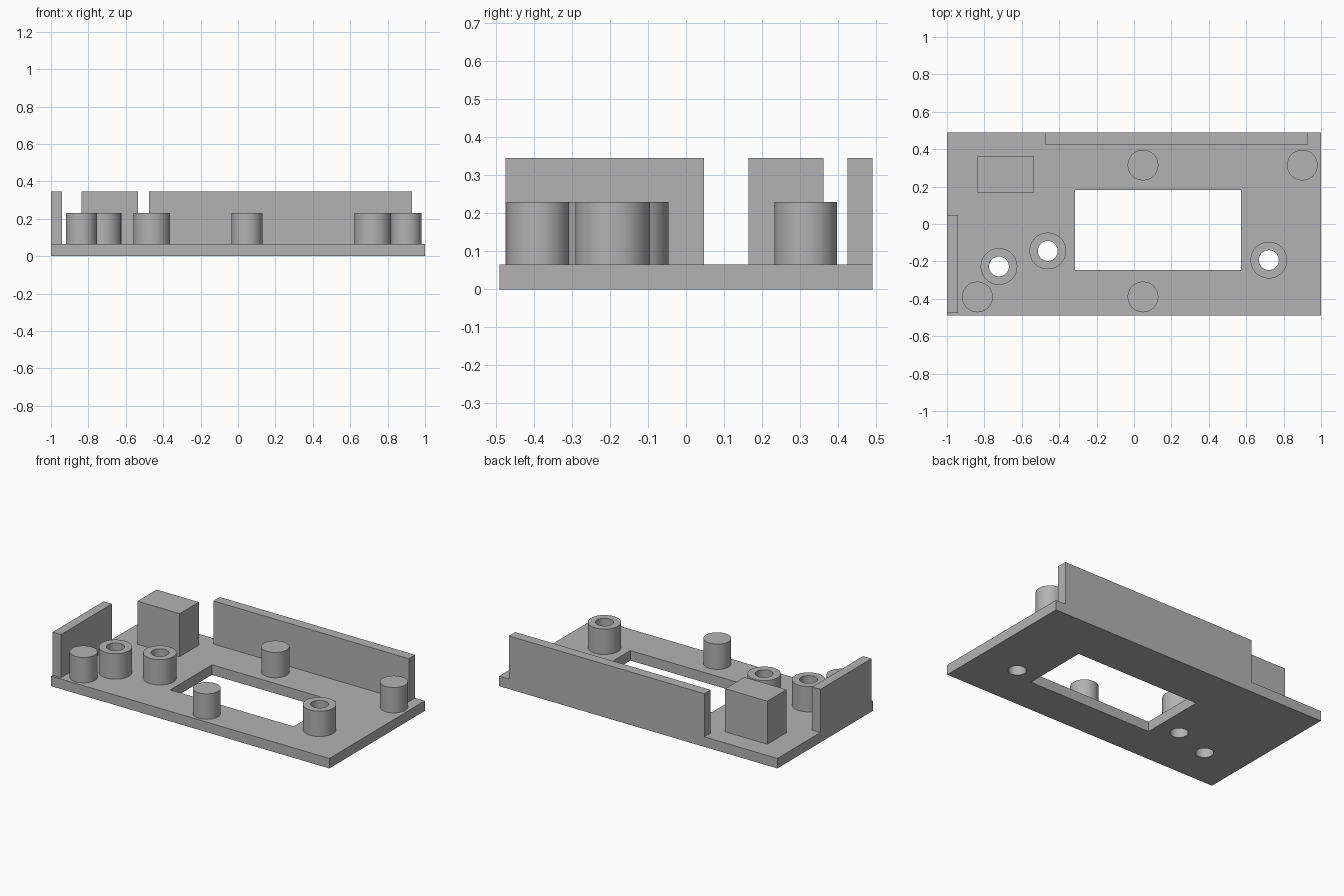
import bpy
import math

if "Cube" in bpy.data.objects:
    bpy.data.objects.remove(bpy.data.objects["Cube"], do_unlink=True)

PLATE_TOP, POST_TOP, WALL_TOP = 0.065, 0.23, 0.345

# Single grey plastic
grey = bpy.data.materials.new("grey plastic")
grey.use_nodes = True
colour = (0.45, 0.45, 0.45, 1)
grey.diffuse_color = colour
grey.node_tree.nodes["Principled BSDF"].inputs["Base Color"].default_value = colour


def box(name, x0, x1, y0, y1, z0, z1):
    bpy.ops.mesh.primitive_cube_add(
        size=1, location=((x0 + x1) / 2, (y0 + y1) / 2, (z0 + z1) / 2))
    ob = bpy.context.object
    ob.name = name
    ob.scale = (x1 - x0, y1 - y0, z1 - z0)
    bpy.ops.object.transform_apply(location=False, rotation=False, scale=True)
    ob.data.materials.append(grey)
    return ob


def cylinder(name, x, y, radius, z0, z1):
    bpy.ops.mesh.primitive_cylinder_add(
        vertices=64, radius=radius, depth=z1 - z0, location=(x, y, (z0 + z1) / 2))
    ob = bpy.context.object
    ob.name = name
    ob.data.materials.append(grey)
    return ob


def cut(target, cutter):
    bpy.ops.object.select_all(action="DESELECT")
    target.select_set(True)
    bpy.context.view_layer.objects.active = target
    mod = target.modifiers.new("cut", "BOOLEAN")
    mod.operation, mod.solver, mod.object = "DIFFERENCE", "EXACT", cutter
    bpy.ops.object.modifier_apply(modifier=mod.name)


def smooth(ob):
    bpy.ops.object.select_all(action="DESELECT")
    ob.select_set(True)
    bpy.context.view_layer.objects.active = ob
    bpy.ops.object.shade_smooth_by_angle(angle=math.radians(30))


# Base plate with its display window
plate = box("base_plate", -1, 1, -0.49, 0.49, 0, PLATE_TOP)
window = box("window_cutter", -0.315, 0.572, -0.245, 0.183, -0.1, 0.2)
cut(plate, window)
bpy.data.objects.remove(window, do_unlink=True)

# Upright walls and corner block
box("back_wall", -0.475, 0.93, 0.425, 0.49, PLATE_TOP, WALL_TOP)
box("right_wall", -1, -0.94, -0.475, 0.048, PLATE_TOP, WALL_TOP)
box("corner_block", -0.838, -0.535, 0.165, 0.362, PLATE_TOP, WALL_TOP)

# Solid mounting posts
for i, (x, y) in enumerate([(-0.837, -0.39), (0.048, -0.39),
                            (0.048, 0.315), (0.9, 0.315)], 1):
    smooth(cylinder(f"mounting_post_{i}", x, y, 0.082, PLATE_TOP, POST_TOP))

# Hollow button guides, bored through the plate
for i, (x, y) in enumerate([(-0.722, -0.227), (-0.461, -0.144), (0.721, -0.193)], 1):
    guide = cylinder(f"button_guide_{i}", x, y, 0.098, PLATE_TOP, POST_TOP)
    bore = cylinder("bore_cutter", x, y, 0.053, -0.1, 0.4)
    cut(guide, bore)
    cut(plate, bore)
    bpy.data.objects.remove(bore, do_unlink=True)
    smooth(guide)
smooth(plate)
